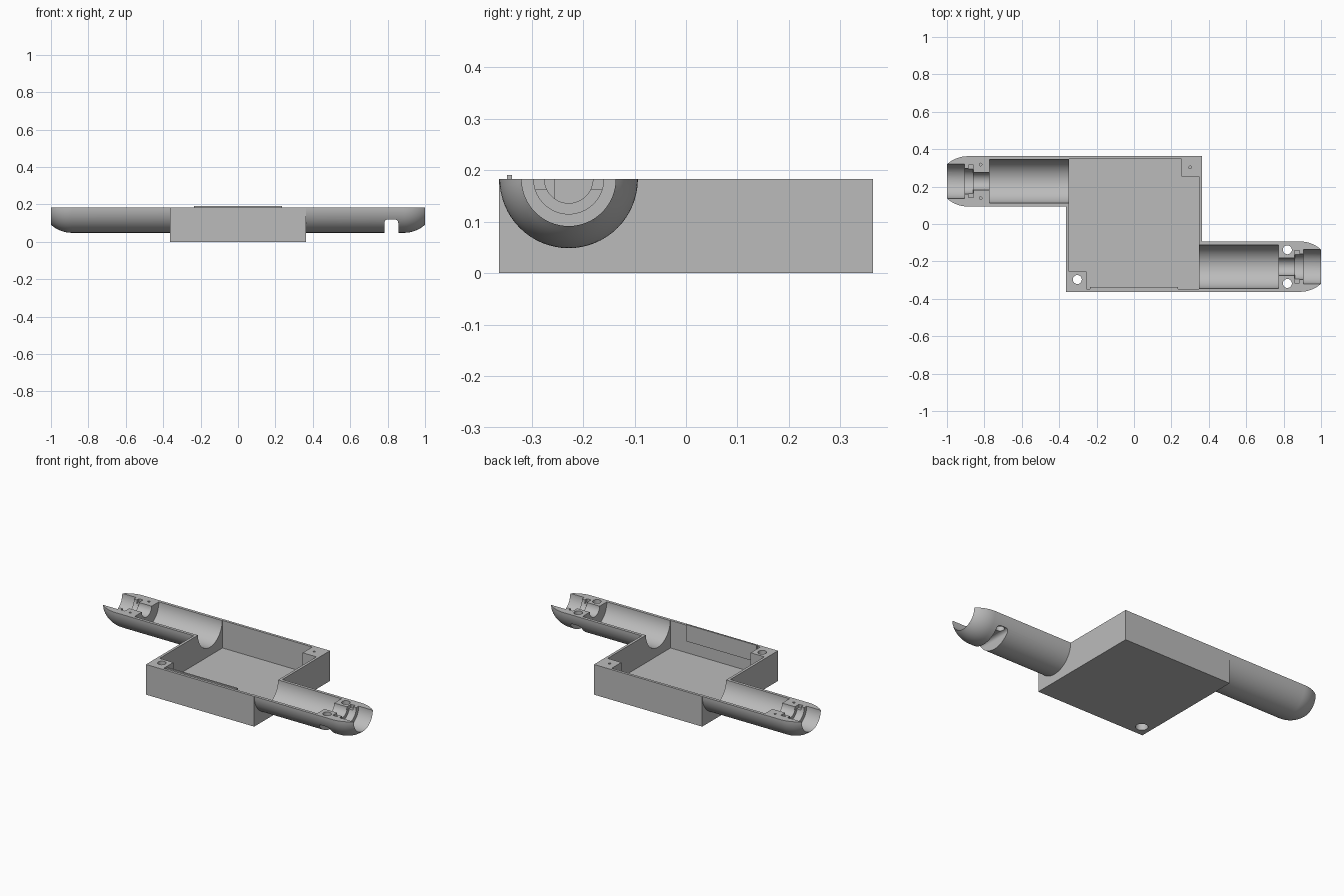
import bpy, bmesh, math
from mathutils import Matrix, Vector

if "Cube" in bpy.data.objects:
    bpy.data.objects.remove(bpy.data.objects["Cube"], do_unlink=True)

RIM = 0.183      # height of the open rim
HALF = 0.363     # half width of the box
INNER = 0.347    # half width of the cavity
ARM_Y = -0.228   # axis of the right arm
ARM_R = 0.1345

grey = bpy.data.materials.new("grey_plastic")
grey.use_nodes = True
grey.diffuse_color = (0.5, 0.5, 0.5, 1)
grey.node_tree.nodes["Principled BSDF"].inputs["Base Color"].default_value = (0.5, 0.5, 0.5, 1)


def finish(name, bm, turned=False):
    """Turn a bmesh into an object, optionally rotated half a turn about z."""
    if turned:
        bmesh.ops.rotate(bm, verts=bm.verts, cent=(0, 0, 0), matrix=Matrix.Rotation(math.pi, 3, 'Z'))
    bmesh.ops.recalc_face_normals(bm, faces=bm.faces)
    mesh = bpy.data.meshes.new(name)
    bm.to_mesh(mesh)
    bm.free()
    mesh.materials.append(grey)
    obj = bpy.data.objects.new(name, mesh)
    bpy.context.collection.objects.link(obj)
    return obj


def prism(name, points, direction, turned=False):
    bm = bmesh.new()
    face = bm.faces.new([bm.verts.new(p) for p in points])
    new = bmesh.ops.extrude_face_region(bm, geom=[face])["geom"]
    bmesh.ops.translate(bm, verts=[v for v in new if isinstance(v, bmesh.types.BMVert)], vec=Vector(direction))
    return finish(name, bm, turned)


def block(name, x0, x1, y0, y1, z0, z1, turned=False):
    base = [(x0, y0, z0), (x1, y0, z0), (x1, y1, z0), (x0, y1, z0)]
    return prism(name, base, (0, 0, z1 - z0), turned)


def rod(name, x, y, r, z0, z1, turned=False):
    ring = [(x + r * math.cos(a), y + r * math.sin(a), z0)
            for a in (i * math.tau / 32 for i in range(32))]
    return prism(name, ring, (0, 0, z1 - z0), turned)


def lathe(name, profile, turned=False):
    """Revolve (x, radius) points around the arm axis."""
    bm = bmesh.new()
    verts = [bm.verts.new((x, ARM_Y, RIM - r)) for x, r in profile]
    edges = [bm.edges.new(pair) for pair in zip(verts, verts[1:])]
    bmesh.ops.spin(bm, geom=verts + edges, cent=(0, ARM_Y, RIM), axis=(1, 0, 0),
                   angle=math.tau, steps=64, use_duplicate=False)
    bmesh.ops.remove_doubles(bm, verts=bm.verts, dist=0.00001)
    return finish(name, bm, turned)


def combine(body, tool, operation):
    mod = body.modifiers.new("boolean", 'BOOLEAN')
    mod.operation = operation
    mod.solver = 'EXACT'
    mod.object = tool
    bpy.context.view_layer.objects.active = body
    bpy.ops.object.modifier_apply(modifier=mod.name)
    bpy.data.objects.remove(tool, do_unlink=True)


# Box and the two round-nosed arms
body = block("housing_shell", -HALF, HALF, -HALF, HALF, 0, 0.25)
NOSE_R, NOSE_X = 0.167, 0.888
nose = []
for i in range(11):
    dx = (1 - NOSE_X) * i / 10
    nose.append((NOSE_X + dx, ARM_R - NOSE_R + math.sqrt(NOSE_R ** 2 - dx ** 2)))
arm_profile = [(0.355, 0), (0.355, ARM_R)] + nose + [(1, 0)]
for turned in (False, True):
    combine(body, lathe("arm", arm_profile, turned), 'UNION')

cutters = [block("top_cut", -1.2, 1.2, -0.6, 0.6, RIM, 0.6)]

# Cavity that leaves two screw posts in opposite corners
c, px, py = INNER, 0.255, 0.255
outline = [(-px, -c), (c, -c), (c, py), (px, py), (px, c), (-c, c), (-c, -py), (-px, -py)]
cutters.append(prism("cavity", [(x, y, 0.016) for x, y in outline], (0, 0, 0.4)))

# Stepped bore and collar slot of each arm
bore = [(0.33, 0), (0.33, 0.1165), (0.772, 0.1165), (0.772, 0.047), (0.86, 0.047), (0.86, 0.068),
        (0.905, 0.068), (0.905, 0.0915), (1.05, 0.0915), (1.05, 0)]
for turned in (False, True):
    cutters.append(lathe("bore", bore, turned))
    cutters.append(block("collar_slot", 0.857, 0.885, ARM_Y - 0.087, ARM_Y + 0.087,
                         0.163, 0.3, turned))

# Screw recess across the underside of the right arm, with rounded top corners
x0, x1, top, r = 0.782, 0.857, 0.12, 0.02
recess = [(x0, -0.6, -0.1)]
for cx, start in ((x0 + r, math.pi), (x1 - r, math.pi / 2)):
    for i in range(7):
        a = start - i * math.pi / 12
        recess.append((cx + r * math.cos(a), -0.6, top - r + r * math.sin(a)))
recess.append((x1, -0.6, -0.1))
cutters.append(prism("screw_recess", recess, (0, 0.55, 0)))

# Screw holes, counterbore and pin holes
for side in (-1, 1):
    y = ARM_Y + side * 0.09
    cutters.append(rod("screw_hole", 0.82, y, 0.024, 0.1, 0.3))
    cutters.append(rod("pin_hole", 0.82, y, 0.007, 0.13, 0.3, True))
cutters.append(rod("post_hole", -0.303, -0.297, 0.024, -0.1, 0.3))
cutters.append(rod("post_counterbore", -0.303, -0.297, 0.034, -0.1, 0.12))
cutters.append(rod("post_pin_hole", 0.3, 0.303, 0.007, 0.13, 0.3))

for cutter in cutters:
    combine(body, cutter, 'DIFFERENCE')

bpy.ops.object.select_all(action='DESELECT')
body.select_set(True)
bpy.context.view_layer.objects.active = body
bpy.ops.object.shade_smooth_by_angle(angle=math.radians(30))

# Locating lip on the inside of the front wall
block("locating_lip", -0.235, 0.235, -0.348, -0.338, 0.09, 0.191)
